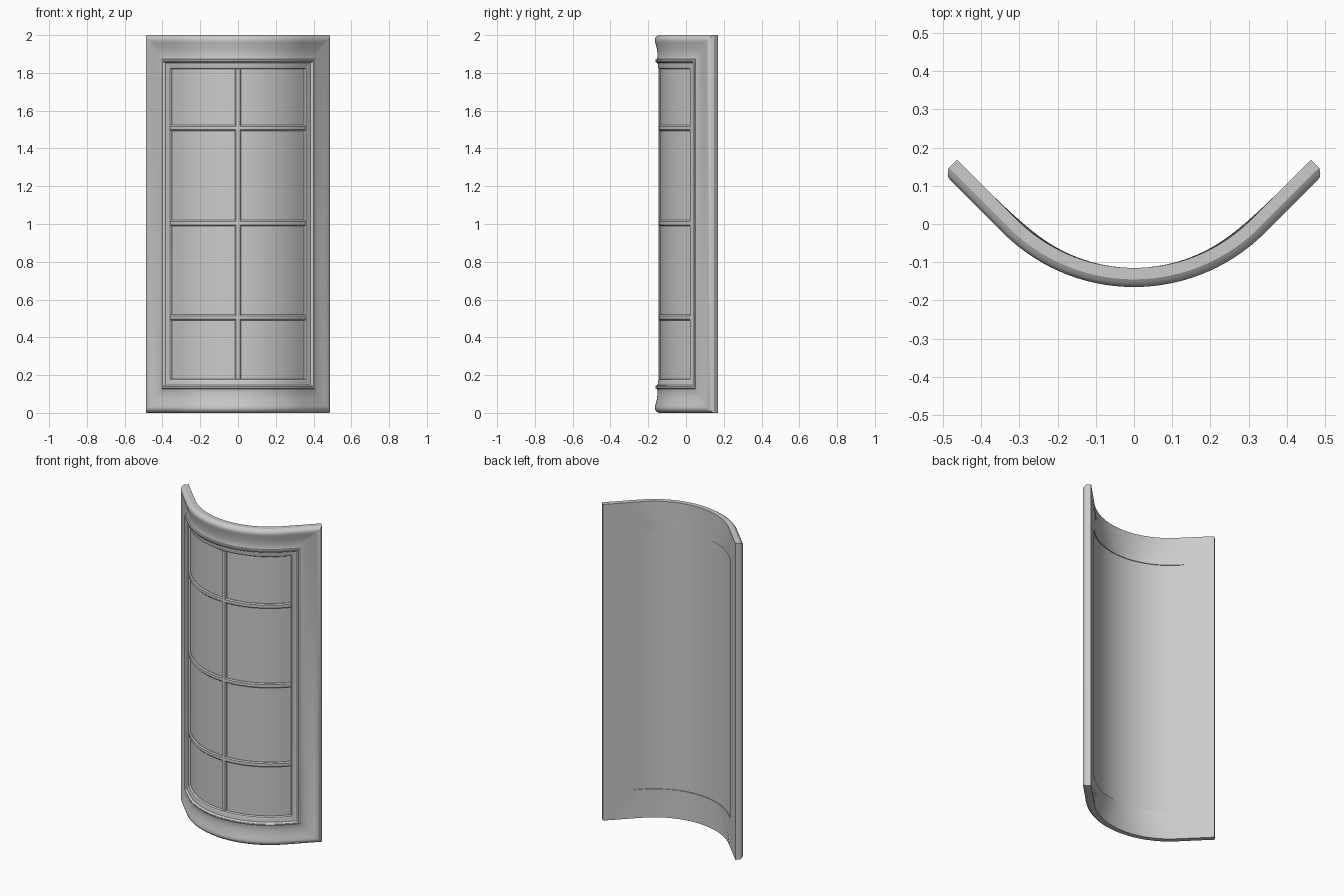
import bpy, bmesh, math

if "Cube" in bpy.data.objects:
    bpy.data.objects.remove(bpy.data.objects["Cube"])

R, CY = 0.435, 0.32            # inner (back) arc radius and its centre in y
ARC = R * math.pi / 4          # half length of the arc part
S = ARC + 0.2205               # half length including the straight wing
H = 2.0
SEG = 48
W = 0.18                       # frame width


def bend(s, d, z):
    """Flat position (s along wall, d out from the back face) to the bowed wall."""
    a = max(-ARC, min(ARC, s)) / R
    t = s - a * R
    return (math.sin(a) * (R + d) + math.cos(a) * t,
            CY - math.cos(a) * (R + d) + math.sin(abs(a)) * abs(t), z)


def loft(name, rings, loop):
    """Skin closed cross-sections; loop joins the last to the first, else cap the ends."""
    bm = bmesh.new()
    vs = [[bm.verts.new(bend(*p)) for p in r] for r in rings]
    n, m = len(vs), len(vs[0])
    for i in range(n if loop else n - 1):
        a, b = vs[i], vs[(i + 1) % n]
        for j in range(m):
            k = (j + 1) % m
            bm.faces.new((a[j], a[k], b[k], b[j]))
    if not loop:
        bm.faces.new(vs[0])
        bm.faces.new(vs[-1])
    bmesh.ops.recalc_face_normals(bm, faces=bm.faces)
    me = bpy.data.meshes.new(name)
    bm.to_mesh(me)
    bm.free()
    ob = bpy.data.objects.new(name, me)
    bpy.context.collection.objects.link(ob)
    bpy.ops.object.select_all(action='DESELECT')
    ob.select_set(True)
    bpy.context.view_layer.objects.active = ob
    bpy.ops.object.shade_smooth_by_angle(angle=math.radians(32))
    return ob


def steps(half):
    return [half * (2 * i / SEG - 1) for i in range(SEG + 1)]


# Mitred moulded frame: profile is (inset from outer edge, height from back)
profile = [(0, 0), (0, .03), (.004, .036), (.009, .043), (.016, .048), (.024, .050),
           (.032, .0495), (.045, .046), (.07, .040), (.095, .0365), (.115, .0365),
           (.127, .039), (.129, .045), (.133, .0475), (.139, .047), (.144, .043),
           (.147, .036), (.155, .034), (.168, .034), (.176, .031), (W, .025), (W, 0)]
ts = steps(1)
path = [(t, 0) for t in ts] + [(-t, 1) for t in ts]   # bottom run, then top run
rings = [[(t * (S - w), d, H - w if top else w) for w, d in profile] for t, top in path]
loft("window_frame", rings, True)

# Bowed glass pane, slightly recessed at the back
g = W - 0.001
loft("glass_pane", [[(s, .005, g), (s, .02, g), (s, .02, H - g), (s, .005, H - g)]
                    for s in steps(S - g)], False)

# Glazing bars with chamfered front
bar = [(-.015, .017), (-.015, .024), (-.009, .030), (.009, .030), (.015, .024), (.015, .017)]
for i, z in enumerate((0.505, 1.005, 1.508)):
    loft(f"horizontal_bar_{i + 1}", [[(s, d, z + u) for u, d in bar] for s in steps(S - g)], False)
loft("vertical_bar", [[(u, d + .0008, z) for u, d in bar] for z in (g, H - g)], False)
